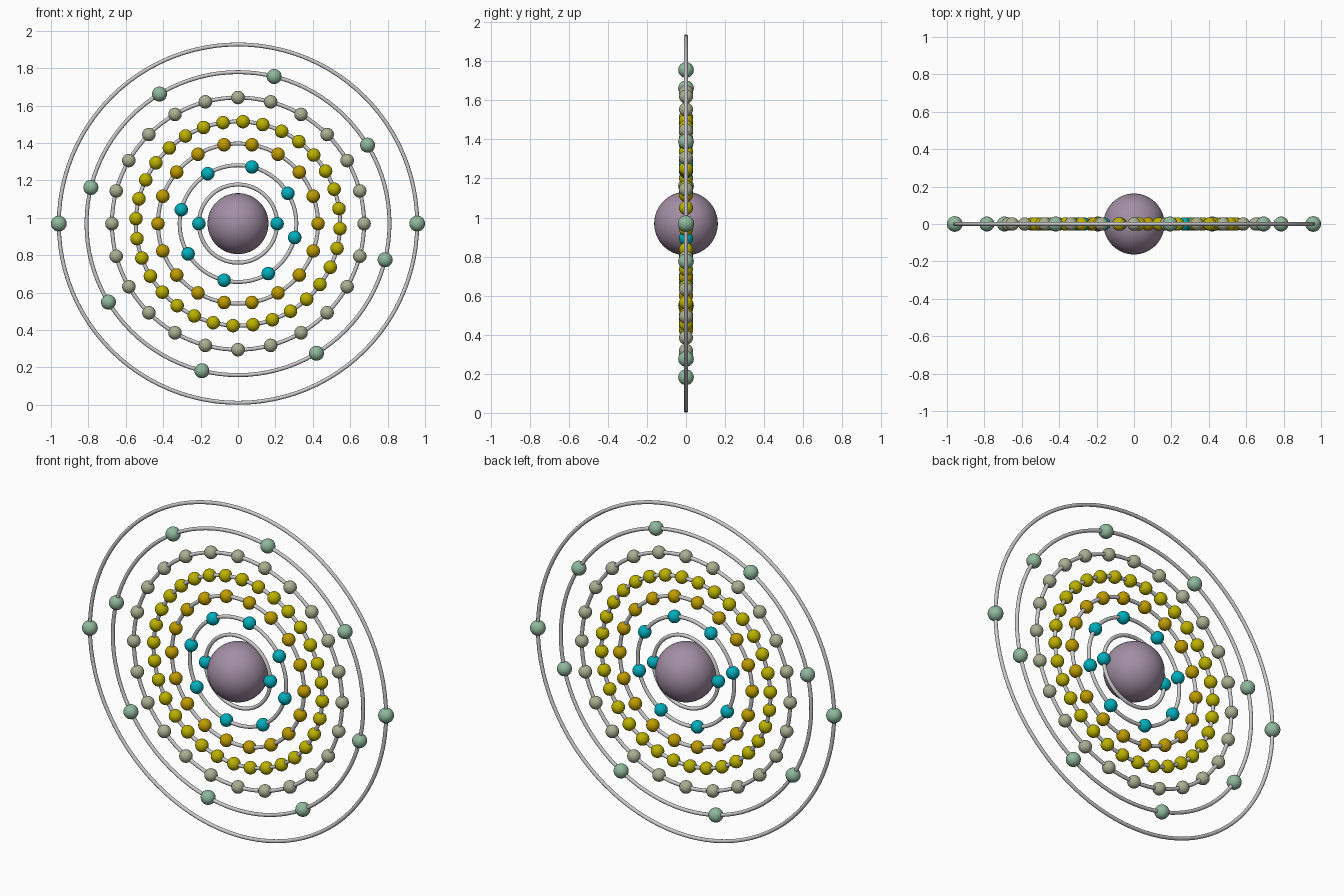
import bpy
from math import cos, sin, pi, radians

if "Cube" in bpy.data.objects:
    bpy.data.objects.remove(bpy.data.objects["Cube"])

CZ = 0.969  # height of the common centre


def material(name, rgb):
    m = bpy.data.materials.new(name)
    m.diffuse_color = (*rgb, 1)
    m.use_nodes = True
    m.node_tree.nodes["Principled BSDF"].inputs["Base Color"].default_value = m.diffuse_color
    return m


def ball(name, x, z, r, mat, segs, rings):
    bpy.ops.mesh.primitive_uv_sphere_add(segments=segs, ring_count=rings,
                                         radius=r, location=(x, 0, z))
    o = bpy.context.object
    o.name = name
    o.data.materials.append(mat)
    bpy.ops.object.shade_smooth()
    return o


def orbit(name, r):
    bpy.ops.mesh.primitive_torus_add(major_radius=r, minor_radius=0.0105,
                                     major_segments=96, minor_segments=12,
                                     location=(0, 0, CZ), rotation=(pi / 2, 0, 0))
    bpy.context.object.name = name
    bpy.ops.object.shade_smooth()


teal = material("teal", (0.0, 0.42, 0.5))
orange = material("orange", (0.52, 0.33, 0.0))
yellow = material("yellow", (0.5, 0.44, 0.0))
sage = material("sage", (0.4, 0.43, 0.29))
green = material("green", (0.28, 0.48, 0.34))

# central nucleus
ball("nucleus", 0, CZ, 0.163, material("mauve", (0.36, 0.27, 0.37)), 48, 32)

# shells: radius, electron count, start angle, electron radius, material
shells = [
    (0.209, 2, 0, 0.036, teal),
    (0.312, 8, 31.2, 0.036, teal),
    (0.428, 18, 0, 0.036, orange),
    (0.546, 32, -2.8, 0.036, yellow),
    (0.674, 24, 0, 0.036, sage),
    (0.810, 8, 31.2, 0.040, green),
    (0.958, 2, 0, 0.042, green),
]
for i, (r, n, start, er, mat) in enumerate(shells, 1):
    orbit(f"orbit_ring_{i}", r)
    first = ball(f"electron_{i}_1", 0, CZ, er, mat, 24, 16)
    # linked copies spaced evenly round the ring
    for k in range(n):
        a = radians(start) + 2 * pi * k / n
        e = first
        if k:
            e = first.copy()
            e.name = f"electron_{i}_{k + 1}"
            bpy.context.collection.objects.link(e)
        e.location = (r * cos(a), 0, CZ + r * sin(a))
